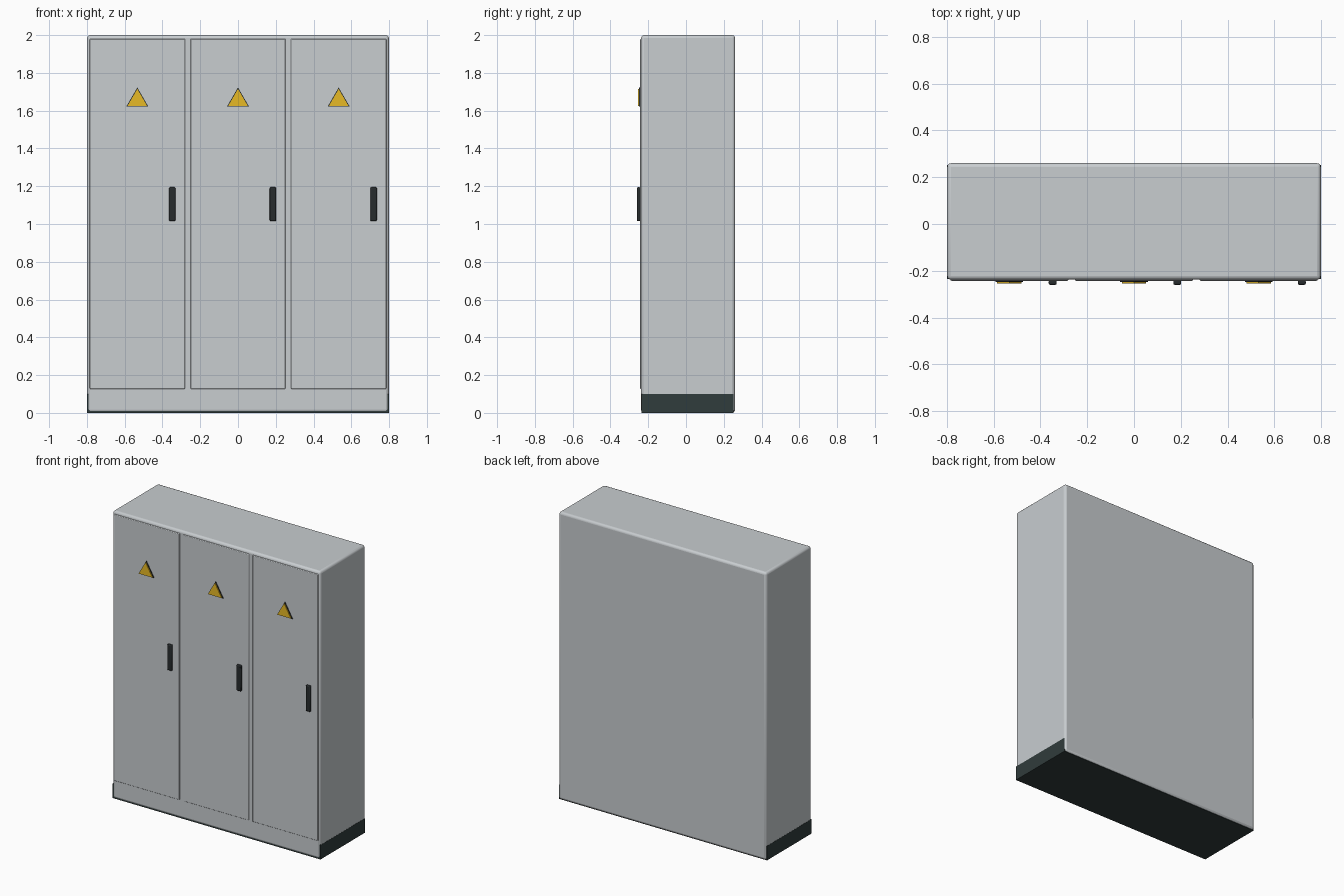
import bpy
from math import radians, pi

cube = bpy.data.objects.get("Cube")
if cube:
    bpy.data.objects.remove(cube, do_unlink=True)


def material(name, rgb):
    m = bpy.data.materials.new(name)
    m.use_nodes = True
    m.diffuse_color = (*rgb, 1)
    bsdf = next(n for n in m.node_tree.nodes if n.type == 'BSDF_PRINCIPLED')
    bsdf.inputs["Base Color"].default_value = (*rgb, 1)
    return m


GREY = material("light grey paint", (0.58, 0.61, 0.63))
DARK = material("dark plinth grey", (0.03, 0.045, 0.045))
BLACK = material("black plastic", (0.02, 0.025, 0.027))
YELLOW = material("warning yellow", (0.82, 0.5, 0.02))


def finish(obj, name, mat, bevel=0, segments=3):
    obj.name = name
    obj.data.materials.append(mat)
    bpy.ops.object.transform_apply(location=False, rotation=True, scale=True)
    if bevel:
        mod = obj.modifiers.new("rounded edges", 'BEVEL')
        mod.width = bevel
        mod.segments = segments
        bpy.ops.object.shade_smooth_by_angle(angle=radians(35))
    return obj


def box(name, x, y, z, mat, bevel=0, segments=3):
    """Box from (low, high) pairs on each axis."""
    spans = (x, y, z)
    bpy.ops.mesh.primitive_cube_add(size=1, location=[(a + b) / 2 for a, b in spans])
    obj = bpy.context.object
    obj.scale = [b - a for a, b in spans]
    return finish(obj, name, mat, bevel, segments)


def triangle(name, x, z, radius, back, front, mat):
    """Upright triangular plate facing the front."""
    bpy.ops.mesh.primitive_cylinder_add(
        vertices=3, radius=radius, depth=back - front,
        location=(x, (back + front) / 2, z), rotation=(pi / 2, 0, 0))
    obj = bpy.context.object
    bpy.ops.object.transform_apply(location=False, rotation=True, scale=True)
    # Put one corner at the top whichever way the primitive started
    if max(v.co.z for v in obj.data.vertices) < radius * 0.9:
        for v in obj.data.vertices:
            v.co.z *= -1
        obj.data.flip_normals()
    return finish(obj, name, mat)


# Cabinet shell and plinth
box("cabinet_body", (-0.799, 0.799), (-0.238, 0.26), (0.001, 2), GREY, 0.016)
box("plinth", (-0.8, 0.8), (-0.236, 0.252), (0, 0.1), DARK)

# Three doors, each with a handle and a warning sign
for side, x in (("right", -0.533), ("middle", 0), ("left", 0.533)):
    box(side + "_door", (x - 0.252, x + 0.252), (-0.243, -0.23), (0.127, 1.98),
        GREY, 0.004, 2)
    box(side + "_handle", (x + 0.168, x + 0.202), (-0.26, -0.24), (1.015, 1.195),
        BLACK, 0.006, 2)
    triangle(side + "_sign_border", x, 1.655, 0.068, -0.24, -0.248, BLACK)
    triangle(side + "_sign_face", x, 1.655, 0.060, -0.247, -0.254, YELLOW)
